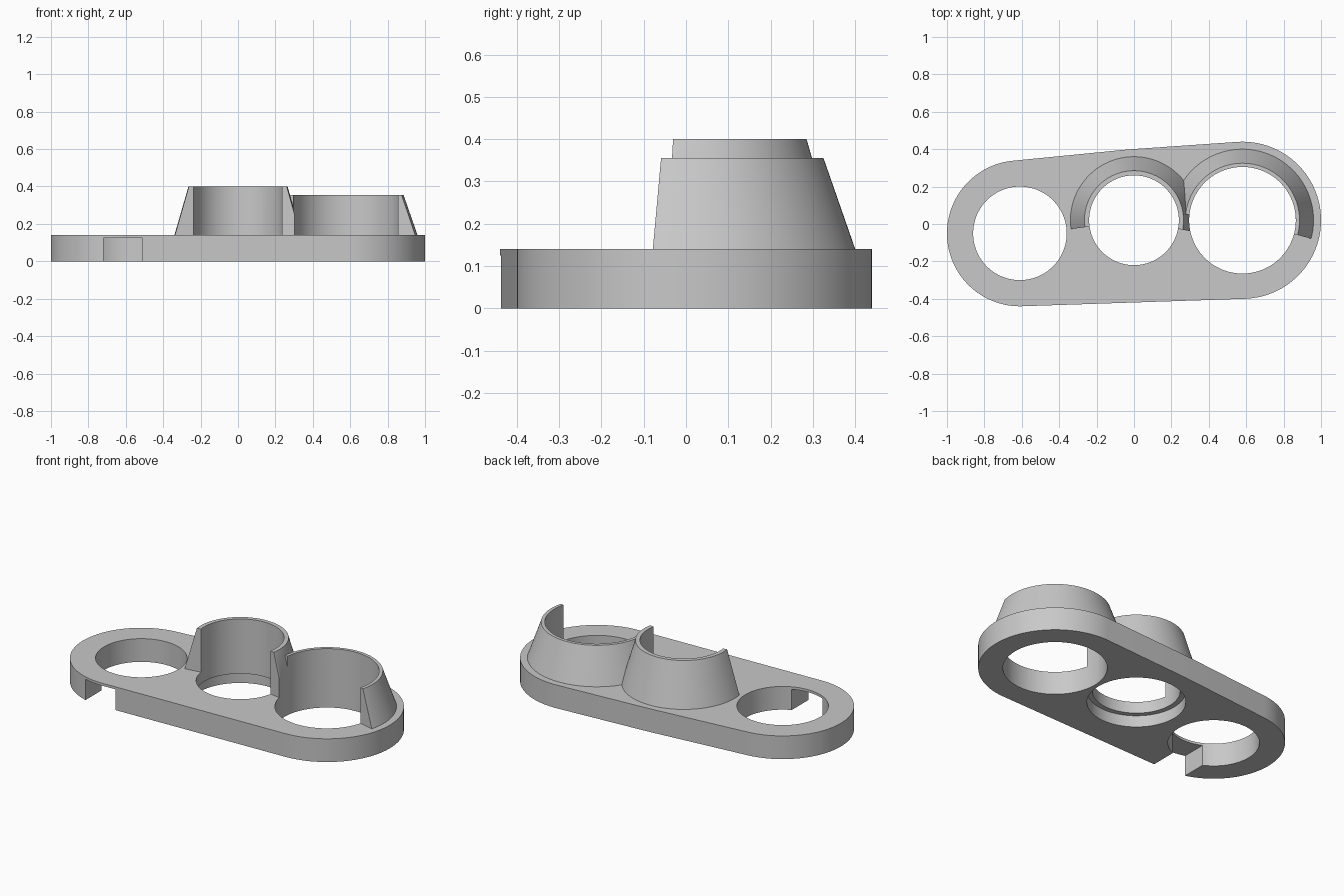
import bpy, bmesh, math
from mathutils import Vector
from mathutils.geometry import convex_hull_2d

cube = bpy.data.objects.get("Cube")
if cube:
    bpy.data.objects.remove(cube, do_unlink=True)

grey = bpy.data.materials.new("light_grey")
grey.use_nodes = True
grey.diffuse_color = (0.58, 0.58, 0.58, 1)
grey.node_tree.nodes["Principled BSDF"].inputs["Base Color"].default_value = grey.diffuse_color

SMALL, MIDDLE, LARGE = (-0.61, -0.05), (0, 0.02), (0.58, 0.02)   # ring centres
PLATE_TOP = 0.14


def circle(centre, radius, count=128):
    return [Vector((centre[0] + radius * math.cos(math.tau * i / count),
                    centre[1] + radius * math.sin(math.tau * i / count)))
            for i in range(count)]


def finish(name, bm):
    bmesh.ops.recalc_face_normals(bm, faces=bm.faces)
    mesh = bpy.data.meshes.new(name)
    bm.to_mesh(mesh)
    bm.free()
    mesh.materials.append(grey)
    obj = bpy.data.objects.new(name, mesh)
    bpy.context.collection.objects.link(obj)
    return obj


def prism(name, outline, bottom, top):
    bm = bmesh.new()
    face = bm.faces.new([bm.verts.new((p[0], p[1], bottom)) for p in outline])
    side = bmesh.ops.extrude_face_region(bm, geom=[face])
    verts = [v for v in side["geom"] if isinstance(v, bmesh.types.BMVert)]
    bmesh.ops.translate(bm, verts=verts, vec=(0, 0, top - bottom))
    return finish(name, bm)


def tapered_wall(name, centre, inner, base, rim, top, start, end, steps=72):
    """Sector of a cone, sunk into the plate; the bore is cut later."""
    sink = 0.04
    foot = base + (base - rim) * sink / (top - PLATE_TOP)
    profile = [(inner - 0.02, PLATE_TOP - sink), (foot, PLATE_TOP - sink),
               (rim, top), (inner - 0.02, top)]
    bm = bmesh.new()
    rows = []
    for i in range(steps + 1):
        a = math.radians(start + (end - start) * i / steps)
        rows.append([bm.verts.new((centre[0] + r * math.cos(a),
                                   centre[1] + r * math.sin(a), z)) for r, z in profile])
    for a, b in zip(rows, rows[1:]):
        for k in range(4):
            n = (k + 1) % 4
            bm.faces.new((a[k], a[n], b[n], b[k]))
    bm.faces.new(rows[0])
    bm.faces.new(rows[-1])
    return finish(name, bm)


def combine(body, other, operation):
    mod = body.modifiers.new(other.name, "BOOLEAN")
    mod.operation, mod.solver, mod.object = operation, "EXACT", other
    bpy.context.view_layer.objects.active = body
    bpy.ops.object.modifier_apply(modifier=mod.name)
    bpy.data.objects.remove(other, do_unlink=True)


# Rounded plate wrapped around the three rings
points = circle(SMALL, 0.39) + circle(MIDDLE, 0.38) + circle(LARGE, 0.42)
outline = [points[i] for i in convex_hull_2d(points)]
holder = prism("ring_holder", outline, 0, PLATE_TOP)

# Open tapered walls behind the middle and large rings
combine(holder, tapered_wall("middle_wall", MIDDLE, 0.24, 0.34, 0.265, 0.40, -11, 188), "UNION")
combine(holder, tapered_wall("large_wall", LARGE, 0.285, 0.38, 0.305, 0.355, -15, 174), "UNION")

# Bores, underside recess of the middle ring, and the front slot
for name, centre, radius, top in (("small_bore", SMALL, 0.25, 0.6),
                                  ("middle_bore", MIDDLE, 0.24, 0.6),
                                  ("large_bore", LARGE, 0.285, 0.6),
                                  ("middle_recess", MIDDLE, 0.27, 0.07)):
    combine(holder, prism(name, circle(centre, radius), -0.1, top), "DIFFERENCE")
slot = [(-0.72, -0.6), (-0.51, -0.6), (-0.51, -0.1), (-0.72, -0.1)]
combine(holder, prism("front_slot", slot, -0.1, 0.125), "DIFFERENCE")

bpy.ops.object.select_all(action="DESELECT")
holder.select_set(True)
bpy.context.view_layer.objects.active = holder
bpy.ops.object.shade_smooth_by_angle(angle=math.radians(25))
